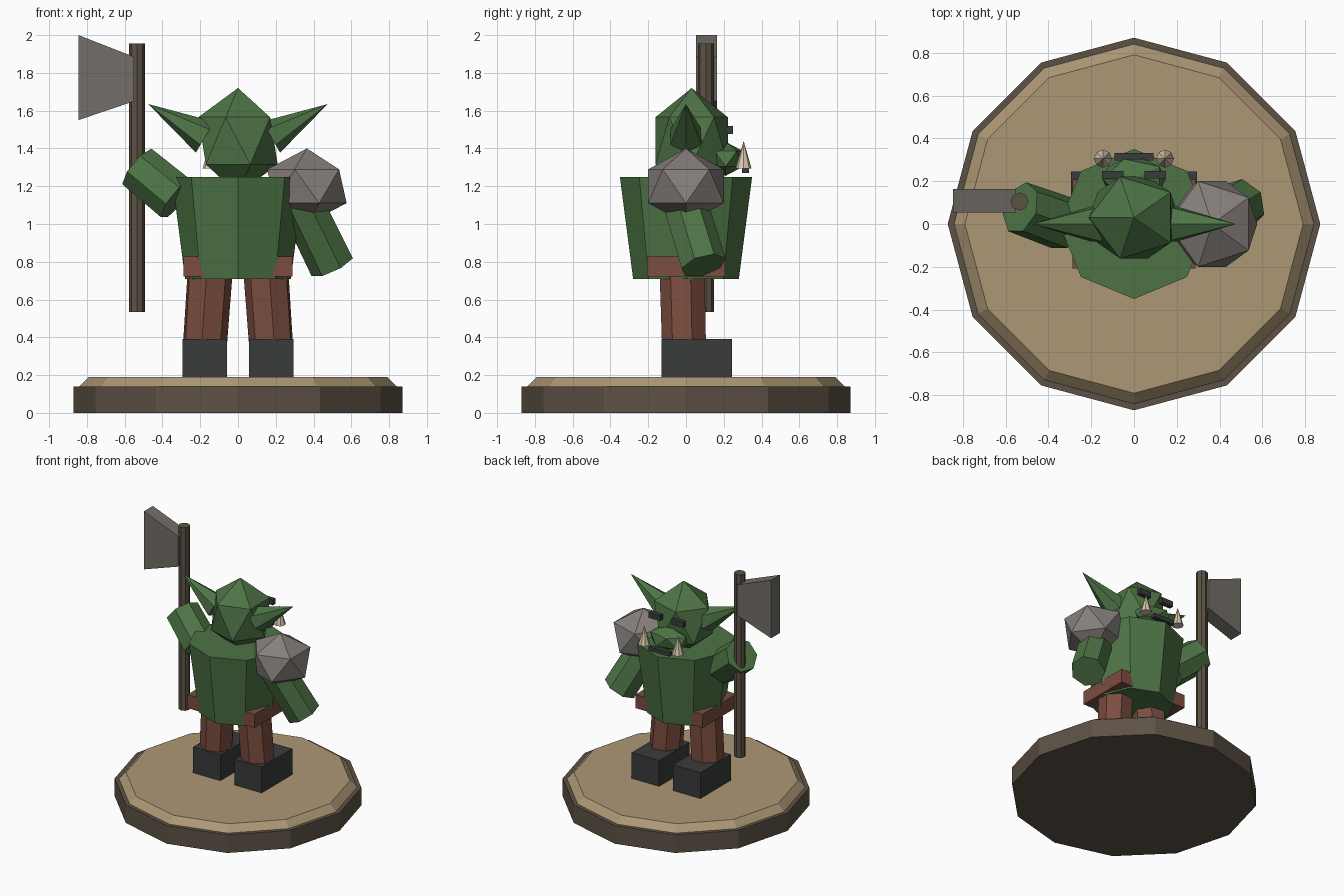
import bpy
import bmesh
from math import pi
from mathutils import Vector, Matrix

if "Cube" in bpy.data.objects:
    bpy.data.objects.remove(bpy.data.objects["Cube"])


def material(name, rgb):
    m = bpy.data.materials.new(name)
    m.diffuse_color = (*rgb, 1)
    m.use_nodes = True
    m.node_tree.nodes["Principled BSDF"].inputs["Base Color"].default_value = m.diffuse_color
    return m


SKIN = material("green_skin", (0.075, 0.175, 0.06))
CLOTH = material("red_cloth", (0.2, 0.075, 0.05))
BOOT = material("dark_leather", (0.04, 0.045, 0.042))
WOOD = material("dark_wood", (0.11, 0.085, 0.06))
SAND = material("sand", (0.42, 0.31, 0.18))
IRON = material("iron", (0.17, 0.155, 0.135))
STEEL = material("steel", (0.24, 0.215, 0.2))
IVORY = material("ivory", (0.7, 0.58, 0.42))


def finish(name, bm, mat):
    bmesh.ops.recalc_face_normals(bm, faces=bm.faces)
    me = bpy.data.meshes.new(name)
    bm.to_mesh(me)
    bm.free()
    me.materials.append(mat)
    ob = bpy.data.objects.new(name, me)
    bpy.context.collection.objects.link(ob)
    return ob


def box(name, center, size, mat):
    bm = bmesh.new()
    bmesh.ops.create_cube(bm, size=1, matrix=Matrix.Translation(center) @ Matrix.Diagonal((*size, 1)))
    return finish(name, bm, mat)


def rod(name, a, b, r1, r2, sides, mat, spin=0):
    """Tapered prism from point a to point b."""
    a, b = Vector(a), Vector(b)
    d = b - a
    rot = Matrix() if d.xy.length < 1e-6 else d.to_track_quat('Z', 'Y').to_matrix().to_4x4()
    bm = bmesh.new()
    bmesh.ops.create_cone(bm, cap_ends=True, segments=sides, radius1=r1, radius2=r2, depth=d.length,
                          matrix=Matrix.Translation((a + b) / 2) @ rot @ Matrix.Rotation(spin, 4, 'Z'))
    bmesh.ops.remove_doubles(bm, verts=bm.verts, dist=1e-5)
    return finish(name, bm, mat)


def gem(name, center, scale, mat):
    """Twenty-sided lump, turned to face +y."""
    bm = bmesh.new()
    bmesh.ops.create_icosphere(bm, subdivisions=1, radius=1,
                               matrix=Matrix.Translation(center) @ Matrix.Diagonal((*scale, 1))
                               @ Matrix.Rotation(pi, 4, 'Z'))
    return finish(name, bm, mat)


# round base
rod("base_rim", (0, 0, 0), (0, 0, 0.14), 0.87, 0.87, 12, WOOD)
rod("base_top", (0, 0, 0.14), (0, 0, 0.19), 0.84, 0.79, 12, SAND)

# body and belt
rod("torso", (0, 0, 0.71), (0, 0, 1.25), 0.28, 0.35, 8, SKIN)
box("belt", (0, 0, 0.775), (0.575, 0.415, 0.105), CLOTH)

# mirrored parts: legs, boots, ears, eyes, tusks
for s, side in ((-1, "left"), (1, "right")):
    box("boot_" + side, (s * 0.177, 0.057, 0.29), (0.235, 0.375, 0.2), BOOT)
    rod("leg_" + side, (s * 0.178, -0.008, 0.36), (s * 0.15, -0.018, 0.76), 0.12, 0.123, 7, CLOTH)
    rod("ear_" + side, (s * 0.175, 0, 1.46), (s * 0.475, 0, 1.635), 0.095, 0, 6, SKIN)
    box("eye_" + side, (s * 0.1, 0.23, 1.497), (0.1, 0.035, 0.042), BOOT)
    rod("tusk_" + side, (s * 0.145, 0.305, 1.295), (s * 0.145, 0.305, 1.44), 0.042, 0, 8, IVORY)

# head
gem("head", (0, 0.03, 1.44), (0.235, 0.225, 0.28), SKIN)
gem("jaw", (0, 0.21, 1.345), (0.165, 0.11, 0.09), SKIN)
box("mouth", (0, 0.315, 1.285), (0.18, 0.035, 0.03), BOOT)

# arms and shoulder guard
rod("raised_arm", (-0.323, 0.0, 1.13), (-0.53, 0.075, 1.30), 0.13, 0.125, 7, SKIN)
rod("lowered_arm", (0.32, -0.02, 1.15), (0.5, 0.092, 0.78), 0.12, 0.124, 7, SKIN)
gem("shoulder_guard", (0.365, 0, 1.2), (0.235, 0.235, 0.2), STEEL)

# axe
rod("axe_shaft", (-0.535, 0.105, 0.535), (-0.535, 0.105, 1.955), 0.042, 0.042, 8, WOOD)
bm = bmesh.new()
outline = [(-0.845, 1.55), (-0.55, 1.65), (-0.55, 1.885), (-0.845, 2.0)]
face = bm.faces.new([bm.verts.new((x, 0.053, z)) for x, z in outline])
ext = bmesh.ops.extrude_face_region(bm, geom=[face])
bmesh.ops.translate(bm, vec=(0, 0.11, 0), verts=[v for v in ext["geom"] if isinstance(v, bmesh.types.BMVert)])
finish("axe_blade", bm, IRON)
